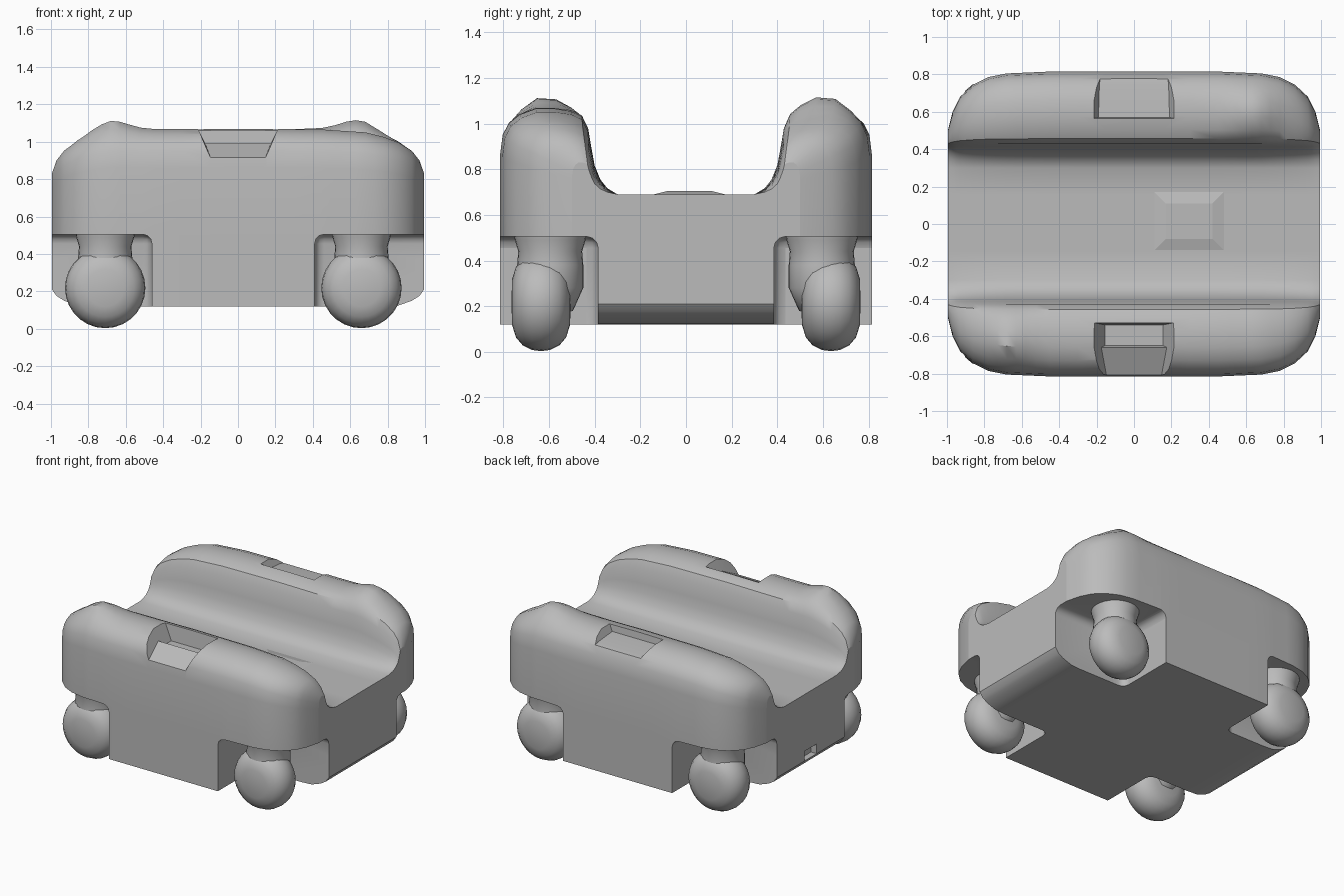
import bpy, bmesh, math
from mathutils import Vector, Matrix

if "Cube" in bpy.data.objects:
    bpy.data.objects.remove(bpy.data.objects["Cube"], do_unlink=True)

grey = bpy.data.materials.new("plain grey")
grey.use_nodes = True
COLOUR = (0.5, 0.5, 0.5, 1)
grey.diffuse_color = COLOUR
grey.node_tree.nodes["Principled BSDF"].inputs["Base Color"].default_value = COLOUR


def finish(name, bm):
    """Turn a closed bmesh into a linked grey object with outward faces."""
    bm.normal_update()
    bmesh.ops.recalc_face_normals(bm, faces=bm.faces[:])
    bm.normal_update()
    if bm.calc_volume(signed=True) < 0:
        bmesh.ops.reverse_faces(bm, faces=bm.faces[:])
    mesh = bpy.data.meshes.new(name)
    bm.to_mesh(mesh)
    bm.free()
    mesh.materials.append(grey)
    obj = bpy.data.objects.new(name, mesh)
    bpy.context.collection.objects.link(obj)
    return obj


def smooth(obj, angle=35):
    bpy.ops.object.select_all(action='DESELECT')
    obj.select_set(True)
    bpy.context.view_layer.objects.active = obj
    bpy.ops.object.shade_smooth_by_angle(angle=math.radians(angle))


def box(name, low, high, inset_top=0.0, bevel=0.0):
    """Box between two corners, its top drawn inward by inset_top."""
    bm = bmesh.new()
    bmesh.ops.create_cube(bm, size=1)
    low, high = Vector(low), Vector(high)
    for v in bm.verts:
        side = v.co.copy()
        v.co = (low + high) / 2 + side * (high - low)
        if side.z > 0:
            v.co.x -= math.copysign(inset_top, side.x)
            v.co.y -= math.copysign(inset_top, side.y)
    if bevel:
        bmesh.ops.bevel(bm, geom=bm.edges[:], offset=bevel, segments=3,
                        affect='EDGES', profile=0.5)
    return finish(name, bm)


def flared_prism(name, profile):
    """Crosswise prism from a (y, z) profile, wider toward the top."""
    bm = bmesh.new()
    ends = [[bm.verts.new((s * (.13 + max(0, z - .9) * .5), y, z)) for y, z in profile]
            for s in (-1, 1)]
    for i in range(len(profile)):
        j = (i + 1) % len(profile)
        bm.faces.new((ends[0][i], ends[0][j], ends[1][j], ends[1][i]))
    for end in ends:
        bm.faces.new(end)
    bm.normal_update()
    bmesh.ops.triangulate(bm, faces=bm.faces[:])
    return finish(name, bm)


# Body: lengthwise loft of a U-shaped section with rounded ends
# each station: x, half depth, top height, underside height
STATIONS = [(0, .815, 1.07, .12), (.45, .815, 1.065, .12), (.68, .805, 1.05, .12),
            (.78, .785, 1.025, .12), (.86, .745, .995, .125), (.93, .68, .95, .15),
            (.97, .6, .9, .175), (.995, .5, .83, .21)]
INNER = .425
DECK = .69


def station(x):
    x = abs(x)
    for a, b in zip(STATIONS, STATIONS[1:]):
        if x <= b[0]:
            f = (x - a[0]) / (b[0] - a[0])
            return [p + (q - p) * f for p, q in zip(a, b)][1:]


def half_section(x):
    depth, top, base = station(x)
    w, rise = depth - INNER, top - DECK
    shoulder = [(1, .45), (.97, .69), (.9, .83), (.78, .93), (.6, 1), (.38, 1),
                (.2, .97), (.08, .91), (.01, .76)]
    pts = [(depth, base), (depth, .5)]
    pts += [(INNER + w * f, DECK + rise * g) for f, g in shoulder]
    valley = [(.412, .5), (.4, .33), (.375, .17), (.345, .07), (.3, 0), (.15, 0)]
    return pts + [(y, DECK + rise * g) for y, g in valley]


def lump(x, y):
    """Soft raised knobs on two opposite corners."""
    return sum(.065 * math.exp(-((x - cx) ** 2 + (y - cy) ** 2) / .018)
               for cx, cy in ((-.68, -.62), (.64, .6)))


xs = [s[0] for s in STATIONS] + [.15, .3, .52, .58, .63, .73, .82, .895, .95]
xs = sorted({s * x for x in xs for s in (-1, 1)})
bm = bmesh.new()
rings = []
for x in xs:
    half = half_section(x)
    ring = half + [(-y, z) for y, z in reversed(half)]
    rings.append([bm.verts.new((x, y, z + (lump(x, y) if z > .75 else 0))) for y, z in ring])
for a, b in zip(rings, rings[1:]):
    for i in range(len(a)):
        j = (i + 1) % len(a)
        bm.faces.new((a[i], a[j], b[j], b[i]))
caps = [bm.faces.new(rings[0]), bm.faces.new(rings[-1])]
bm.normal_update()
bmesh.ops.triangulate(bm, faces=caps)
body = finish("body", bm)

# Cutters: corner wheel wells, grip pockets and end slot
cutters = []
for sx in (-1, 1):
    for sy in (-1, 1):
        xa, xb = sorted((sx * (.46 if sx < 0 else .41), sx * 1.3))
        ya, yb = sorted((sy * .385, sy * 1.2))
        cutters.append(box("wheel_well_cutter", (xa, ya, -.3), (xb, yb, .505), 0, .05))
cutters.append(flared_prism("front_pocket_cutter", [
    (-.9, .87), (-.66, .99), (-.65, .95), (-.54, .95), (-.515, 1.2), (-.9, 1.2)]))
cutters.append(flared_prism("back_pocket_cutter", [
    (.9, .98), (.74, 1.01), (.57, 1.02), (.55, 1.2), (.9, 1.2)]))
cutters.append(box("slot_cutter", (-1.1, -.07, .21), (-.95, .07, .28)))

bpy.context.view_layer.objects.active = body
for c in cutters:
    c.hide_render = True
    mod = body.modifiers.new("cut", 'BOOLEAN')
    mod.operation = 'DIFFERENCE'
    mod.object = c
    # take the first solver that leaves the body whole
    for solver in ('EXACT', 'MANIFOLD'):
        mod.solver = solver
        bpy.context.view_layer.update()
        result = body.evaluated_get(bpy.context.evaluated_depsgraph_get())
        if result.dimensions.x > 1.9 and result.dimensions.y > 1.5:
            bpy.ops.object.modifier_apply(modifier=mod.name)
            break
    else:
        body.modifiers.remove(mod)
for c in cutters:
    bpy.data.objects.remove(c, do_unlink=True)
smooth(body)
# the end walls stay flat
for p in body.data.polygons:
    if abs(p.normal.x) > .99:
        p.use_smooth = False

# Low pad on the deck
smooth(box("deck_pad", (.09, -.16, .685), (.5, .19, .705), .08), 10)


def lathe(name, profile, matrix, steps=28):
    bm = bmesh.new()
    verts = [bm.verts.new((r, 0, h)) for r, h in profile]
    edges = [bm.edges.new(p) for p in zip(verts, verts[1:])]
    bmesh.ops.spin(bm, geom=verts + edges, axis=(0, 0, 1), cent=(0, 0, 0),
                   angle=math.tau, steps=steps)
    bmesh.ops.remove_doubles(bm, verts=bm.verts, dist=.0005)
    bm.transform(matrix)
    obj = finish(name, bm)
    smooth(obj, 50)
    return obj


# Casters: soft-rimmed wheels under swivel necks
HALF_WHEEL = [(0, .13), (.1, .127), (.155, .11), (.19, .08), (.21, .04)]
WHEEL = HALF_WHEEL + [(.215, 0)] + [(r, -h) for r, h in reversed(HALF_WHEEL)]
NECK = [(0, -.22), (.1, -.18), (.145, -.08), (.145, .02), (.14, .08), (.155, .13),
        (.16, .16), (0, .16)]
for side, x in (("right", -.71), ("left", .66)):
    for end, sy in (("front", -1), ("back", 1)):
        turn = Matrix.Rotation(math.pi / 2, 4, 'X')
        lathe(f"{end}_{side}_wheel", WHEEL, Matrix.Translation((x, sy * .635, .218)) @ turn)
        lathe(f"{end}_{side}_neck", NECK, Matrix.Translation((x, sy * .595, .36)))
